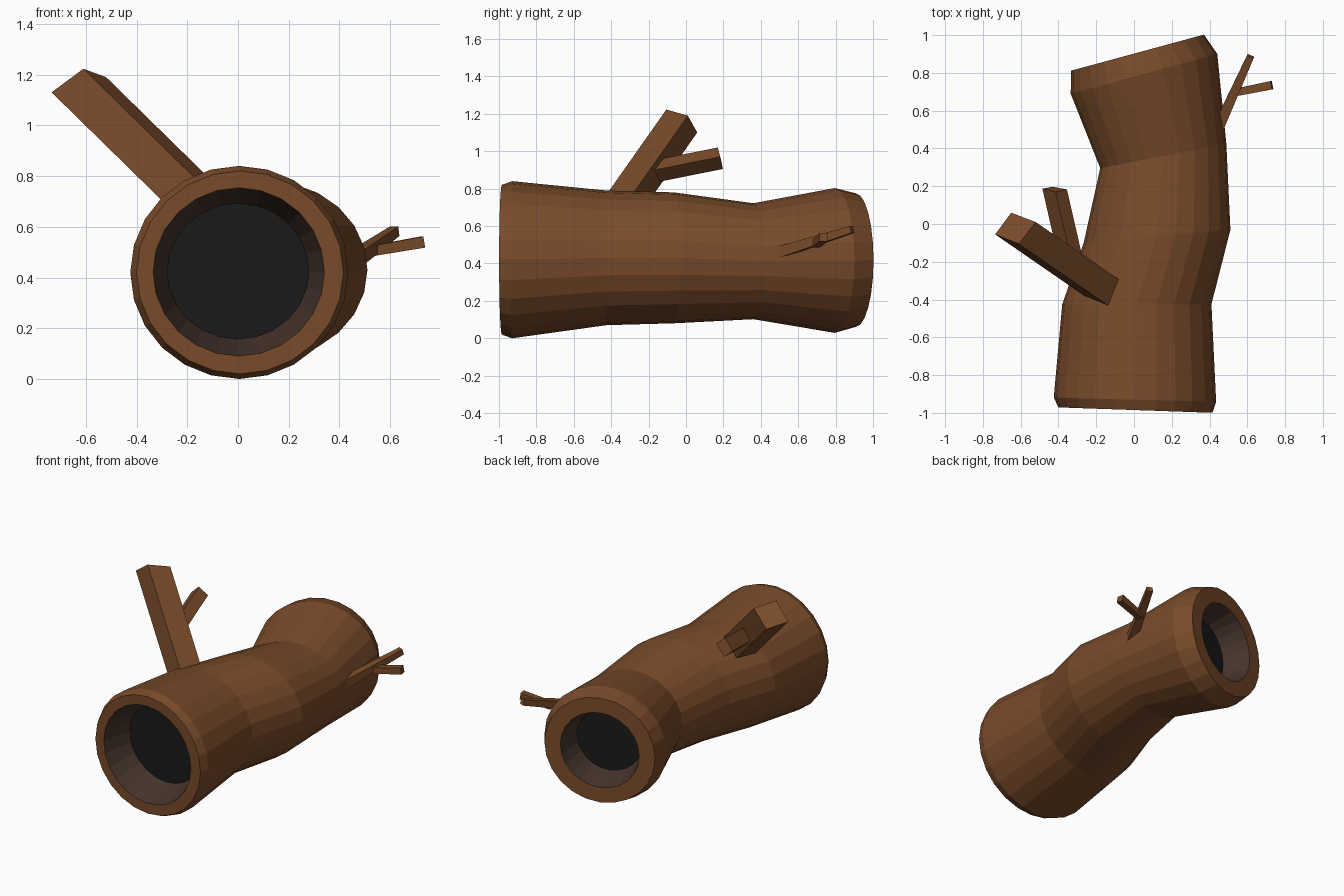
import bpy, bmesh, math
from mathutils import Vector

if "Cube" in bpy.data.objects:
    bpy.data.objects.remove(bpy.data.objects["Cube"])

SIDES = 24


def material(name, rgb):
    m = bpy.data.materials.new(name)
    m.diffuse_color = (*rgb, 1)
    m.use_nodes = True
    m.node_tree.nodes["Principled BSDF"].inputs["Base Color"].default_value = m.diffuse_color
    return m


BARK = material("bark", (0.19, 0.07, 0.023))
INNER = material("inner_wood", (0.06, 0.034, 0.024))
DARK = material("dark_hollow", (0.01, 0.01, 0.01))


def finish(bm, name, mats):
    bmesh.ops.recalc_face_normals(bm, faces=bm.faces[:])
    me = bpy.data.meshes.new(name)
    bm.to_mesh(me)
    bm.free()
    for m in mats:
        me.materials.append(m)
    ob = bpy.data.objects.new(name, me)
    bpy.context.collection.objects.link(ob)
    return ob


def bridge(bm, a, b, mat=0):
    n = len(a)
    for i in range(n):
        j = (i + 1) % n
        bm.faces.new((a[i], a[j], b[j], b[i])).material_index = mat


# Hollow log: rings of (x, y, z, yaw, half width, half height), front hollow to back hollow
RINGS = [
    (0.00, -0.780, 0.425, -0.035, 0.28, 0.268),
    (0.003, -0.985, 0.422, -0.035, 0.338, 0.332),
    (0.008, -0.985, 0.420, -0.035, 0.408, 0.400),
    (0.005, -0.930, 0.420, -0.025, 0.430, 0.420),
    (0.015, -0.425, 0.430, 0.00, 0.395, 0.360),
    (0.122, -0.065, 0.430, 0.09, 0.390, 0.350),
    (0.155, 0.360, 0.412, 0.19, 0.340, 0.310),
    (0.053, 0.795, 0.416, 0.265, 0.402, 0.387),
    (0.018, 0.907, 0.418, 0.265, 0.365, 0.357),
    (0.018, 0.907, 0.418, 0.265, 0.260, 0.255),
    (0.060, 0.740, 0.418, 0.265, 0.215, 0.210),
]
bm = bmesh.new()
loops = []
for x, y, z, yaw, rx, rz in RINGS:
    loop = []
    for i in range(SIDES):
        t = 2 * math.pi * i / SIDES
        u = rx * math.cos(t)
        loop.append(bm.verts.new((x + u * math.cos(yaw), y + u * math.sin(yaw),
                                  z + rz * math.sin(t))))
    loops.append(loop)
last = len(loops) - 2
for k in range(last + 1):
    bridge(bm, loops[k], loops[k + 1], 1 if k in (0, last) else 0)
for loop in (loops[0], loops[-1]):
    bm.faces.new(loop).material_index = 2
finish(bm, "hollow_log", [BARK, INNER, DARK])


# Branches: a four-cornered tip swept back along a vector, optionally thicker at the base
def branch(name, tip, sweep, grow=1.0):
    bm = bmesh.new()
    pts = [Vector(p) for p in tip]
    mid = sum(pts, Vector()) / 4
    a = [bm.verts.new(p) for p in pts]
    b = [bm.verts.new(mid + (p - mid) * grow + Vector(sweep)) for p in pts]
    bridge(bm, a, b)
    bm.faces.new(a)
    bm.faces.new(b)
    return finish(bm, name, [BARK])


def square_tip(centre, direction, size):
    d = Vector(direction).normalized()
    s = d.cross(Vector((0, 0, 1))).normalized()
    u = s.cross(d)
    h = size / 2
    return [Vector(centre) + s * i * h + u * j * h
            for i, j in ((-1, -1), (1, -1), (1, 1), (-1, 1))]


# Large top branch and its side shoot
branch("large_branch",
       [(-0.735, -0.055, 1.13), (-0.61, -0.105, 1.223),
        (-0.52, 0.01, 1.19), (-0.65, 0.06, 1.10)],
       (0.50, -0.345, -0.49))
branch("large_branch_shoot",
       [(-0.485, 0.187, 0.955), (-0.415, 0.17, 1.02),
        (-0.355, 0.183, 0.97), (-0.43, 0.197, 0.905)],
       (0.08, -0.35, -0.07))

# Small side twig and its fork
twig = (-0.185, -0.41, -0.13)
branch("side_twig", square_tip((0.617, 0.888, 0.582), twig, 0.038), twig, 1.6)
fork = (-0.20, -0.04, -0.035)
branch("side_twig_fork", square_tip((0.73, 0.735, 0.54), fork, 0.045), fork, 0.9)
